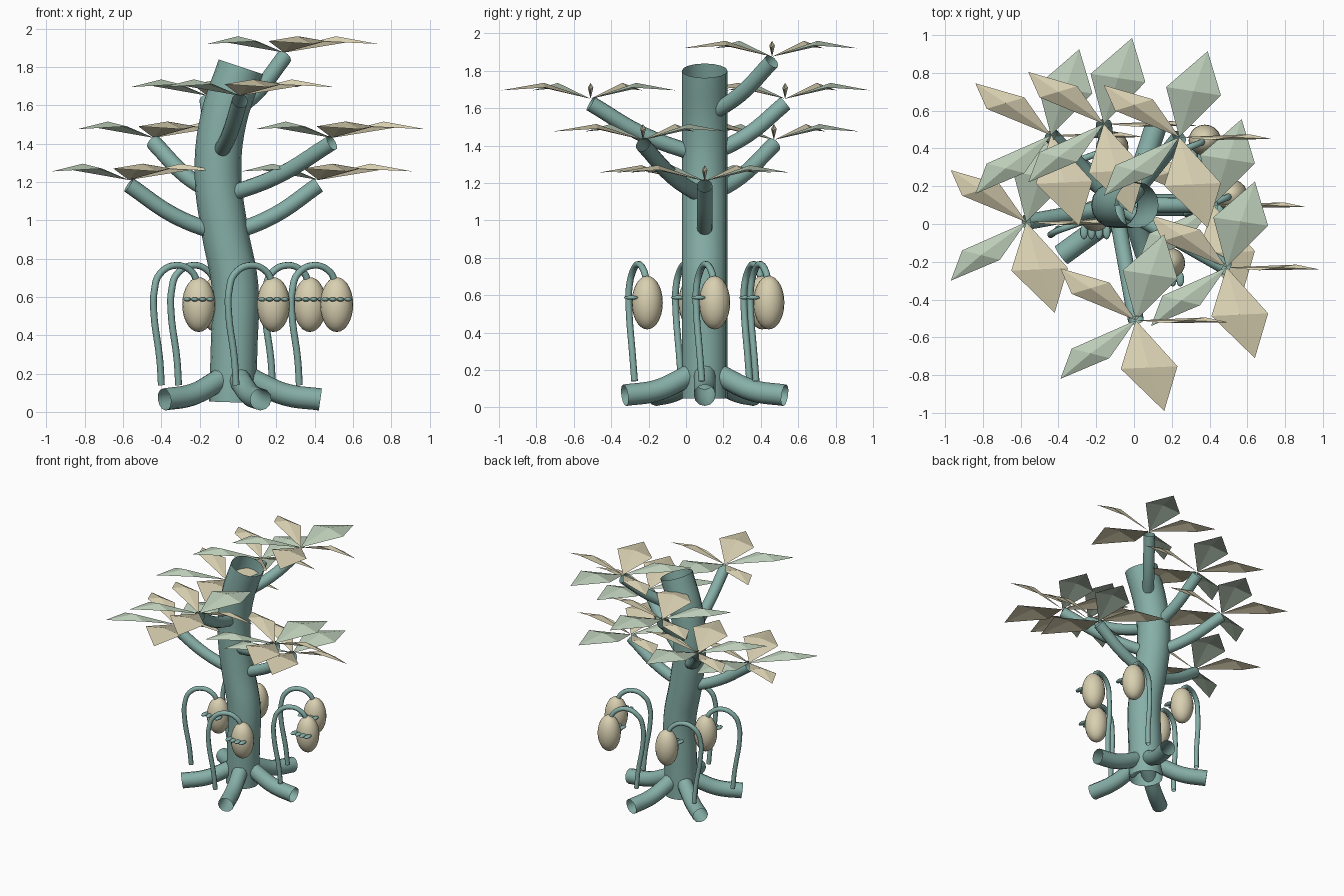
import bpy
import bmesh
from mathutils import Vector, Matrix

cube = bpy.data.objects.get("Cube")
if cube:
    bpy.data.objects.remove(cube, do_unlink=True)


def material(name, color):
    mat = bpy.data.materials.new(name)
    mat.use_nodes = True
    mat.diffuse_color = (*color, 1)
    mat.node_tree.nodes["Principled BSDF"].inputs["Base Color"].default_value = (*color, 1)
    return mat


TEAL = material("teal bark", (0.24, 0.43, 0.39))
CREAM = material("cream", (0.69, 0.63, 0.44))
SAGE = material("pale sage", (0.50, 0.61, 0.48))


def add_object(name, mesh, mats):
    obj = bpy.data.objects.new(name, mesh)
    bpy.context.collection.objects.link(obj)
    for mat in mats:
        mesh.materials.append(mat)
    return obj


def tube(name, points, radius, resolution=4):
    """Open smooth tube swept along a soft path through the points."""
    curve = bpy.data.curves.new(name, "CURVE")
    curve.dimensions = "3D"
    curve.bevel_depth = radius
    curve.bevel_resolution = resolution
    curve.resolution_u = 5
    curve.use_fill_caps = False
    spline = curve.splines.new("BEZIER")
    spline.bezier_points.add(len(points) - 1)
    for bp, p in zip(spline.bezier_points, points):
        bp.co = p
        bp.handle_left_type = bp.handle_right_type = "AUTO"
    temp = bpy.data.objects.new(name + "_path", curve)
    bpy.context.collection.objects.link(temp)
    deps = bpy.context.evaluated_depsgraph_get()
    mesh = bpy.data.meshes.new_from_object(temp.evaluated_get(deps))
    bpy.data.objects.remove(temp, do_unlink=True)
    mesh.materials.clear()
    for poly in mesh.polygons:
        poly.use_smooth = True
        poly.material_index = 0
    return add_object(name, mesh, [TEAL])


def ellipsoids(name, centers, radii, mat, segments, rings):
    bm = bmesh.new()
    for c in centers:
        matrix = Matrix.Translation(c) @ Matrix.Diagonal((*radii, 1))
        bmesh.ops.create_uvsphere(bm, u_segments=segments, v_segments=rings,
                                  radius=1, matrix=matrix)
    for f in bm.faces:
        f.smooth = True
    mesh = bpy.data.meshes.new(name)
    bm.to_mesh(mesh)
    bm.free()
    return add_object(name, mesh, [mat])


# Trunk: open, gently swaying tube
trunk_path = [(-0.03, 0.1, 0.05), (-0.02, 0.1, 0.35), (-0.015, 0.1, 0.65),
              (-0.07, 0.1, 0.95), (-0.105, 0.1, 1.25), (-0.075, 0.1, 1.53),
              (0.015, 0.1, 1.80)]
tube("trunk", trunk_path, 0.122, 6)

# Roots: five open tubes spreading outward
root_profile = [(0.04, 0.2), (0.13, 0.15), (0.27, 0.09), (0.45, 0.065)]
for i in range(5):
    turn = Matrix.Rotation(i * 1.2566, 3, "Z")
    tube(f"root_{i + 1}",
         [turn @ Vector((r, 0, z)) + Vector((-0.02, 0.1, 0)) for r, z in root_profile],
         0.058)

# Petals: tip, middle, half width vector, material slot
petals = [((0.15, 0.455), (0.075, 0.243), (0.145, -0.022), 1),
          ((0.49, -0.01), (0.27, 0.0), (0.10, 0.015), 0),
          ((0.15, -0.48), (0.07, -0.25), (0.15, 0.007), 0),
          ((-0.40, -0.31), (-0.24, -0.175), (0.10, -0.025), 1),
          ((-0.40, 0.275), (-0.24, 0.17), (0.10, 0.03), 0)]


def leaf_cluster(name, center):
    bm = bmesh.new()
    for tip, mid, half, slot in petals:
        tip, mid, half = (Vector((*v, 0)) for v in (tip, mid, half))
        up = Vector((0, 0, 1))
        base, left, ridge, right, end = [bm.verts.new(center + p) for p in (
            Vector(), mid - half + up * 0.06, mid + up * 0.085,
            mid + half + up * 0.06, tip + up * 0.045)]
        for corners in ((base, ridge, left), (base, right, ridge),
                        (left, ridge, end), (ridge, right, end)):
            bm.faces.new(corners).material_index = slot
    for f in bm.faces:
        f.normal_update()
        if f.normal.z < 0:
            f.normal_flip()
    mesh = bpy.data.meshes.new(name)
    bm.to_mesh(mesh)
    bm.free()
    add_object(name, mesh, [CREAM, SAGE])


# Branches, each carrying a cluster: start x, start height, cluster centre
branches = [(-0.07, 0.92, (-0.57, 0.01, 1.21)), (-0.07, 0.92, (0.42, 0.10, 1.21)),
            (-0.09, 1.12, (-0.44, 0.47, 1.43)), (-0.09, 1.12, (0.49, -0.23, 1.43)),
            (-0.10, 1.34, (0.01, -0.51, 1.65)), (-0.10, 1.34, (-0.16, 0.53, 1.65)),
            (-0.05, 1.55, (0.24, 0.46, 1.875))]
for i, (x, z, center) in enumerate(branches, 1):
    start = Vector((x, 0.1, z))
    center = Vector(center)
    end = center - Vector((0, 0, 0.025))
    middle = start.lerp(end, 0.52) - Vector((0, 0, 0.035))
    tube(f"branch_{i}", [start, middle, end], 0.042)
    leaf_cluster(f"leaf_cluster_{i}", center)

# Hooked stalks with hanging pods
hook = [(0, 0, 0.14), (-0.008, -0.01, 0.27), (-0.04, -0.03, 0.53),
        (-0.037, -0.03, 0.63), (-0.008, -0.012, 0.72), (0.08, 0.02, 0.765),
        (0.16, 0.05, 0.73), (0.19, 0.065, 0.67)]
for i, (x, y) in enumerate([(-0.01, -0.275), (0.32, 0.085), (0.18, 0.375),
                            (-0.31, 0.34), (-0.40, -0.025)], 1):
    foot = Vector((x, y, 0))
    tube(f"stalk_{i}", [foot + Vector(p) for p in hook], 0.018, 2)
    pod = foot + Vector((0.195, 0.068, 0.56))
    ellipsoids(f"pod_{i}", [pod], (0.086, 0.083, 0.143), CREAM, 20, 14)
    # Row of small buds across the front of the pod
    ellipsoids(f"pod_buds_{i}",
               [pod + Vector((dx, -0.085, 0.027)) for dx in (-0.06, -0.02, 0.02, 0.06)],
               (0.021, 0.04, 0.011), TEAL, 10, 6)
